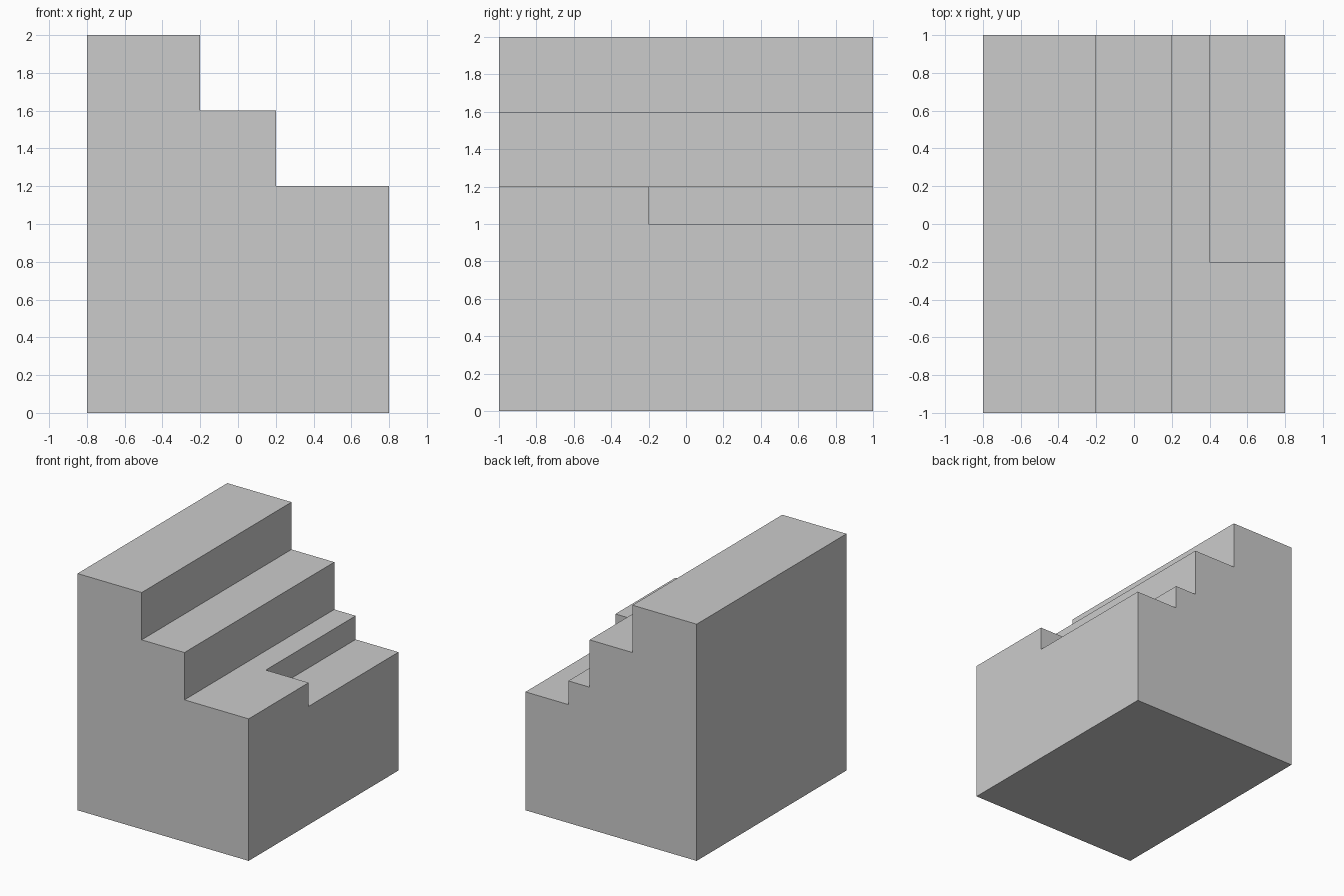
import bpy
import bmesh

if "Cube" in bpy.data.objects:
    bpy.data.objects.remove(bpy.data.objects["Cube"])


def extruded_profile(name, points, y0, y1):
    """Solid made from an x-z profile swept along y."""
    bm = bmesh.new()
    face = bm.faces.new([bm.verts.new((x, y0, z)) for x, z in points])
    swept = bmesh.ops.extrude_face_region(bm, geom=[face])["geom"]
    verts = [v for v in swept if isinstance(v, bmesh.types.BMVert)]
    bmesh.ops.translate(bm, vec=(0, y1 - y0, 0), verts=verts)
    bmesh.ops.recalc_face_normals(bm, faces=bm.faces)
    mesh = bpy.data.meshes.new(name)
    bm.to_mesh(mesh)
    bm.free()
    obj = bpy.data.objects.new(name, mesh)
    bpy.context.collection.objects.link(obj)
    return obj


# Block with three steps descending towards +x
block = extruded_profile("stepped_block", [
    (-0.8, 0), (0.8, 0), (0.8, 1.2), (0.2, 1.2),
    (0.2, 1.6), (-0.2, 1.6), (-0.2, 2), (-0.8, 2)], -1, 1)

# Shallow corner recess in the lowest step, open to the right and back
cutter = extruded_profile("recess_cutter", [
    (0.4, 1.0), (1.0, 1.0), (1.0, 1.4), (0.4, 1.4)], -0.2, 1.2)
cutter.hide_render = True

cut = block.modifiers.new("recess", 'BOOLEAN')
cut.operation = 'DIFFERENCE'
cut.solver = 'EXACT'
cut.object = cutter

# Apply the cut and discard the helper
bpy.context.view_layer.objects.active = block
block.select_set(True)
bpy.ops.object.modifier_apply(modifier=cut.name)
bpy.data.objects.remove(cutter)
